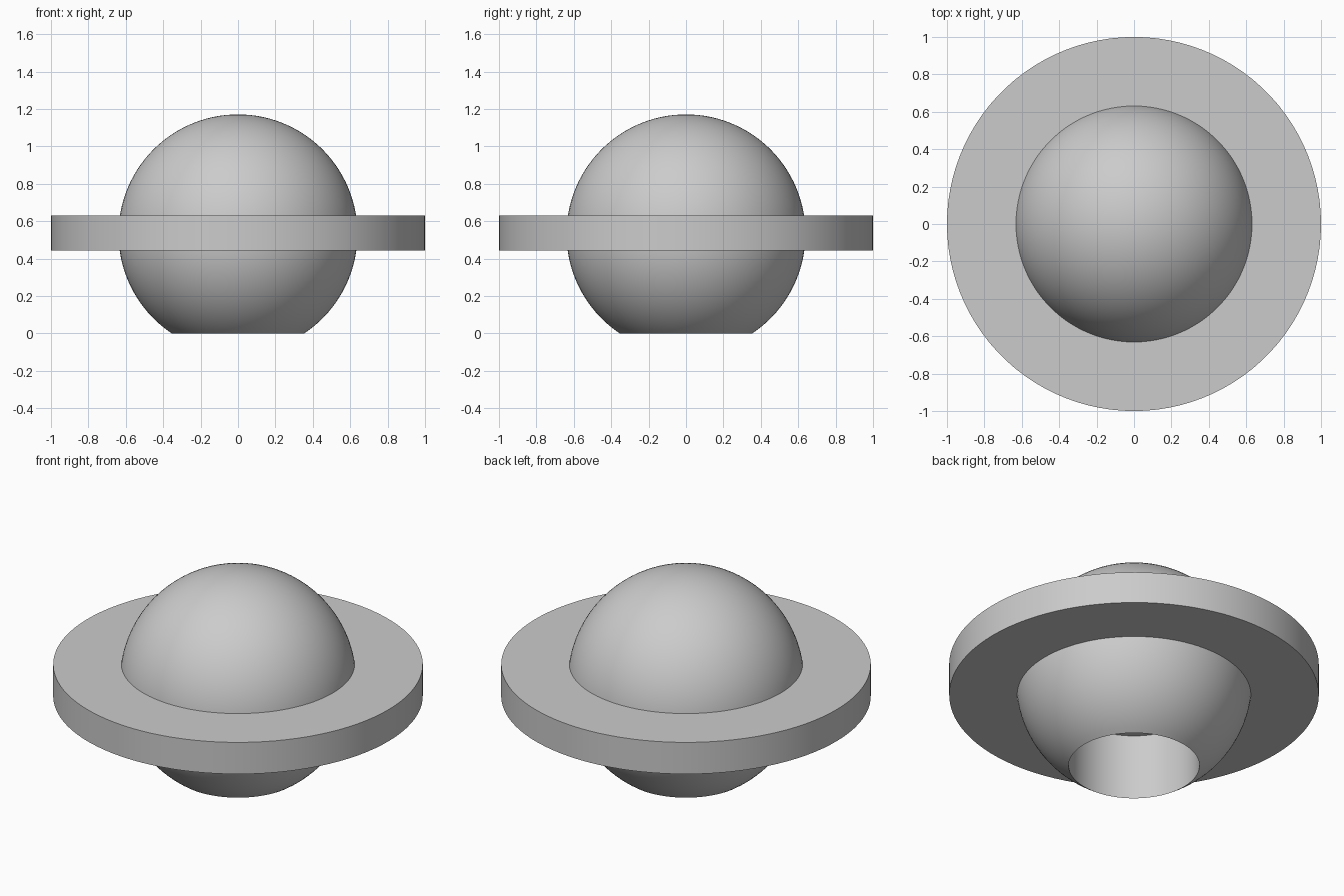
import bpy
import bmesh
from math import asin, cos, pi, sin

cube = bpy.data.objects.get("Cube")
if cube:
    bpy.data.objects.remove(cube, do_unlink=True)

SEGMENTS = 100
RADIUS = 0.639          # ball radius
CENTRE = 0.532          # ball centre height
BORE = 0.354            # socket radius
BORE_TOP = 0.39         # socket ceiling height
RING_LOW, RING_HIGH = 0.442, 0.631

# Single plain grey
grey = bpy.data.materials.new("plain grey")
grey.use_nodes = True
colour = (0.6, 0.6, 0.6, 1)
grey.diffuse_color = colour
grey.node_tree.nodes["Principled BSDF"].inputs["Base Color"].default_value = colour


def lathe(name, profile, closed=False):
    """Spin a list of (radius, height) points round the z axis."""
    bm = bmesh.new()
    verts = [bm.verts.new((r, 0, z)) for r, z in profile]
    pairs = list(zip(verts, verts[1:]))
    if closed:
        pairs.append((verts[-1], verts[0]))
    edges = [bm.edges.new(pair) for pair in pairs]
    bmesh.ops.spin(bm, geom=verts + edges, cent=(0, 0, 0), axis=(0, 0, 1),
                   angle=2 * pi, steps=SEGMENTS, use_duplicate=False)
    bmesh.ops.remove_doubles(bm, verts=bm.verts, dist=0.0001)
    bmesh.ops.recalc_face_normals(bm, faces=bm.faces)
    mesh = bpy.data.meshes.new(name)
    bm.to_mesh(mesh)
    bm.free()
    mesh.materials.append(grey)
    obj = bpy.data.objects.new(name, mesh)
    bpy.context.collection.objects.link(obj)
    bpy.ops.object.select_all(action="DESELECT")
    obj.select_set(True)
    bpy.context.view_layer.objects.active = obj
    bpy.ops.object.shade_smooth_by_angle(angle=pi / 6)
    return obj


# Ball with a round flat-ended socket bored up from below
start = asin(BORE / RADIUS)
steps = 48
angles = [start + (pi - start) * i / steps for i in range(steps + 1)]
arc = [(RADIUS * sin(a), CENTRE - RADIUS * cos(a)) for a in angles]
arc[0] = (BORE, 0)
arc[-1] = (0, CENTRE + RADIUS)
lathe("ball", [(0, BORE_TOP), (BORE, BORE_TOP)] + arc)

# Flat ring round the middle, its inner edge sunk into the ball
inner = RADIUS - 0.02
lathe("ring", [(inner, RING_LOW), (1, RING_LOW), (1, RING_HIGH), (inner, RING_HIGH)],
      closed=True)
